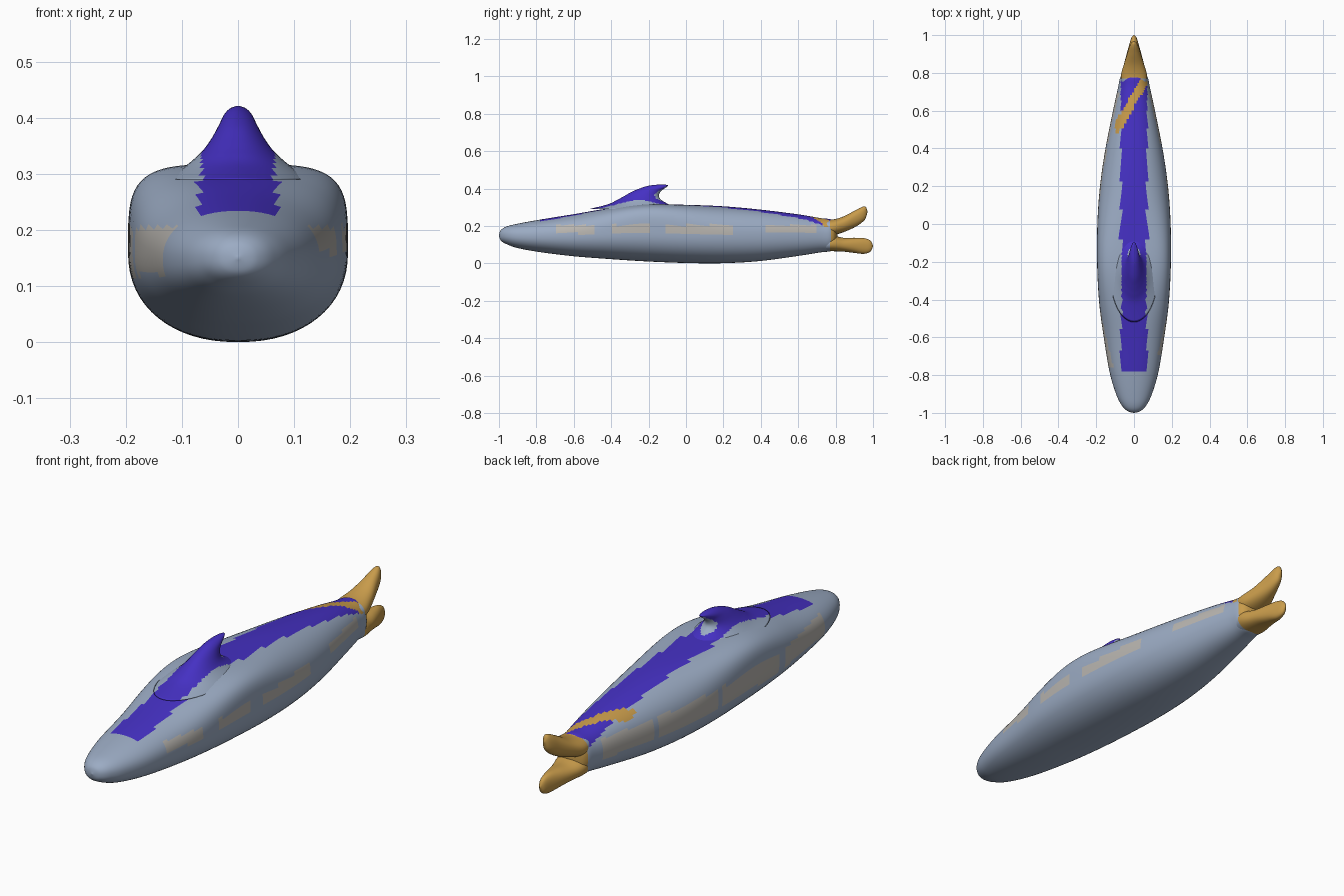
import bpy, bmesh, math
from mathutils import Vector

if "Cube" in bpy.data.objects:
    bpy.data.objects.remove(bpy.data.objects["Cube"])


def material(name, rgb):
    m = bpy.data.materials.new(name)
    m.diffuse_color = (*rgb, 1)
    m.use_nodes = True
    m.node_tree.nodes["Principled BSDF"].inputs["Base Color"].default_value = m.diffuse_color
    return m


MATS = [material("slate_blue", (0.33, 0.41, 0.55)), material("purple", (0.06, 0.03, 0.55)),
        material("ochre", (0.58, 0.33, 0.07)), material("beige", (0.48, 0.46, 0.43))]
SLATE, PURPLE, OCHRE, BEIGE = range(4)


def spline(keys, steps):
    """Catmull-Rom interpolation through key tuples."""
    out = []
    last = len(keys) - 1
    for i in range(last):
        p0, p1, p2, p3 = (keys[max(0, min(last, i + k))] for k in (-1, 0, 1, 2))
        for s in range(steps):
            t = s / steps
            out.append([0.5 * (2 * b + (c - a) * t + (2 * a - 5 * b + 4 * c - d) * t * t
                               + (3 * b - a - 3 * c + d) * t ** 3)
                        for a, b, c, d in zip(p0, p1, p2, p3)])
    out.append(list(keys[-1]))
    return out


def power(v, n):
    return math.copysign(abs(v) ** (2 / n), v)


def loft(name, rings, paint):
    """Skin a list of rings and colour each face with the paint function."""
    bm = bmesh.new()
    loops = [[bm.verts.new(p) for p in r] for r in rings]
    for a, b in zip(loops, loops[1:]):
        for i in range(len(a)):
            j = (i + 1) % len(a)
            bm.faces.new((a[i], a[j], b[j], b[i]))
    bm.faces.new(loops[0])
    bm.faces.new(loops[-1])
    bmesh.ops.recalc_face_normals(bm, faces=bm.faces)
    for f in bm.faces:
        f.smooth = True
        f.material_index = paint(f.calc_center_median(), f.normal)
    me = bpy.data.meshes.new(name)
    bm.to_mesh(me)
    bm.free()
    for m in MATS:
        me.materials.append(m)
    ob = bpy.data.objects.new(name, me)
    bpy.context.collection.objects.link(ob)
    return ob


def hull_rings(keys, steps, shoulder, segs=64):
    """Cross-sections across y from (y, half width, bottom, top)."""
    rings = []
    for y, w, zb, zt in spline(keys, steps):
        n_top = 2.2 + shoulder * math.exp(-((y + 0.2) / 0.25) ** 2)
        zc, h = (zb + zt) / 2, (zt - zb) / 2
        ring = []
        for i in range(segs):
            a = 2 * math.pi * i / segs
            n = n_top if math.sin(a) > 0 else 2.25
            ring.append((w * power(math.cos(a), n), y, zc + h * power(math.sin(a), n)))
        rings.append(ring)
    return rings


# Body colours: back stripe, diagonal band, side panels, tail
RIGHT = [(-0.70, -0.49), (-0.40, -0.20), (-0.10, 0.26), (0.43, 0.69)]
LEFT = [(-0.75, -0.42), (-0.36, 0.02), (0.06, 0.40), (0.43, 0.69)]


def paint_body(c, n):
    if c.y > 0.775:
        return OCHRE
    if n.z > 0.4:
        if abs(c.y - (0.51 + (c.x + 0.09) * 1.7)) < 0.045 and c.y > 0.48 and abs(c.x) < 0.1:
            return OCHRE
        if -0.78 < c.y and abs(c.x) < 0.07:
            return PURPLE
    if c.x > 0 and 0.16 < c.z < 0.205 and any(a < c.y < b for a, b in RIGHT):
        return BEIGE
    if c.x < 0 and 0.12 < c.z < 0.205 and any(a < c.y < b for a, b in LEFT):
        return BEIGE
    return SLATE


# Body
body = [(-1.0, 0.002, 0.148, 0.152), (-0.99, 0.035, 0.122, 0.178), (-0.96, 0.065, 0.103, 0.197),
        (-0.9, 0.095, 0.082, 0.212), (-0.78, 0.13, 0.06, 0.234), (-0.6, 0.16, 0.038, 0.263),
        (-0.42, 0.184, 0.024, 0.293), (-0.22, 0.195, 0.011, 0.316), (0.0, 0.194, 0.002, 0.313),
        (0.2, 0.18, 0.001, 0.305), (0.4, 0.151, 0.013, 0.287), (0.6, 0.111, 0.04, 0.262),
        (0.72, 0.085, 0.059, 0.242), (0.775, 0.073, 0.066, 0.235), (0.8, 0.05, 0.09, 0.21),
        (0.81, 0.002, 0.148, 0.152)]
loft("body", hull_rings(body, 8, 2.0), paint_body)

# Tail lobes, tapering towards rounded tips
upper = [(0.72, 0.06, 0.15, 0.235), (0.78, 0.07, 0.15, 0.234), (0.84, 0.055, 0.166, 0.25),
         (0.9, 0.036, 0.192, 0.281), (0.94, 0.024, 0.218, 0.301), (0.96, 0.014, 0.24, 0.303),
         (0.97, 0.002, 0.274, 0.28)]
lower = [(0.72, 0.06, 0.065, 0.15), (0.78, 0.07, 0.065, 0.15), (0.84, 0.055, 0.063, 0.137),
         (0.9, 0.039, 0.056, 0.137), (0.95, 0.025, 0.051, 0.135), (0.985, 0.014, 0.062, 0.122),
         (1.0, 0.002, 0.09, 0.096)]
for name, keys in (("upper_tail_lobe", upper), ("lower_tail_lobe", lower)):
    loft(name, hull_rings(keys, 6, 0, 40), lambda c, n: OCHRE if c.y > 0.77 else SLATE)

# Dorsal fin: horizontal sections (z, front y, back y, half width), flared base
fin = [(0.29, -0.52, -0.03, 0.125), (0.315, -0.42, -0.09, 0.092), (0.338, -0.37, -0.13, 0.066),
       (0.36, -0.33, -0.145, 0.049), (0.385, -0.285, -0.135, 0.035), (0.405, -0.235, -0.108, 0.025),
       (0.416, -0.195, -0.095, 0.015), (0.421, -0.15, -0.11, 0.003)]
rings = []
for z, y0, y1, w in spline(fin, 6):
    angles = [2 * math.pi * i / 48 for i in range(48)]
    rings.append([(w * math.sin(a), (y0 + y1) / 2 + (y1 - y0) / 2 * math.cos(a), z)
                  for a in angles])
loft("dorsal_fin", rings,
     lambda c, n: PURPLE if abs(c.x) < 0.065 and (n.y < 0.5 or c.z > 0.412) else SLATE)
